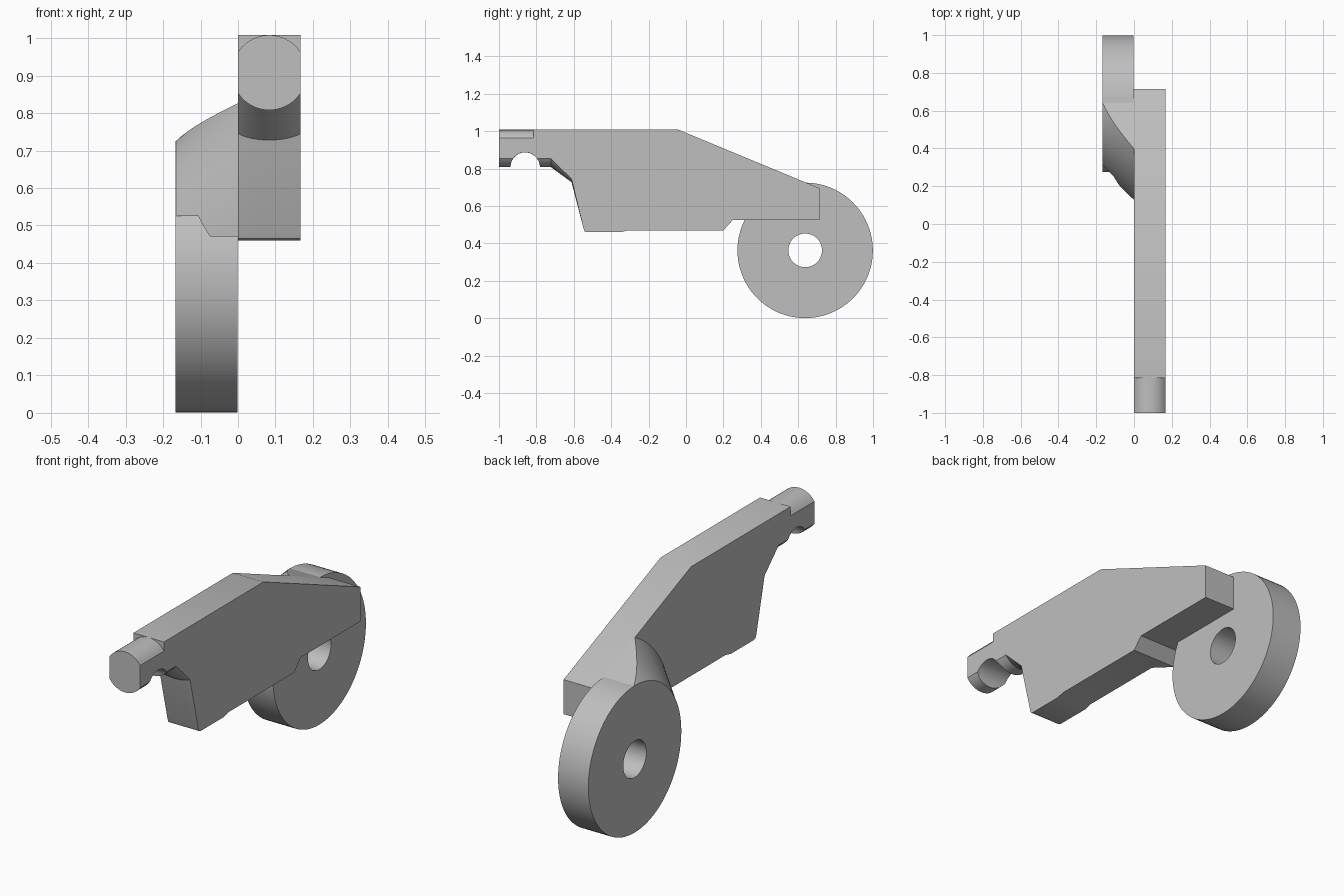
import bpy, bmesh, math

old = bpy.data.objects.get("Cube")
if old:
    bpy.data.objects.remove(old, do_unlink=True)

grey = bpy.data.materials.new("plain grey")
grey.use_nodes = True
grey.diffuse_color = (0.52, 0.52, 0.52, 1)
grey.node_tree.nodes["Principled BSDF"].inputs["Base Color"].default_value = grey.diffuse_color

WIDTH = 0.167          # thickness of arm and of wheel
TOP = 1.008
AXLE_Y, AXLE_Z, WHEEL_R = 0.637, 0.363, 0.362


def skin(name, rings, closed=False):
    """Join equal-length rings of points into a solid."""
    bm = bmesh.new()
    rows = [[bm.verts.new(p) for p in ring] for ring in rings]
    pairs = list(zip(rows, rows[1:])) + ([(rows[-1], rows[0])] if closed else [])
    for a, b in pairs:
        for i in range(len(a)):
            j = (i + 1) % len(a)
            bm.faces.new((a[i], a[j], b[j], b[i]))
    if not closed:
        bm.faces.new(rows[0])
        bm.faces.new(rows[-1])
    bmesh.ops.recalc_face_normals(bm, faces=bm.faces)
    mesh = bpy.data.meshes.new(name)
    bm.to_mesh(mesh)
    bm.free()
    ob = bpy.data.objects.new(name, mesh)
    bpy.context.collection.objects.link(ob)
    mesh.materials.append(grey)
    return ob


def smooth(ob):
    bpy.ops.object.select_all(action="DESELECT")
    ob.select_set(True)
    bpy.context.view_layer.objects.active = ob
    bpy.ops.object.shade_smooth_by_angle(angle=math.radians(25))


def circle(x, r, n=96):
    return [(x, AXLE_Y + r * math.cos(2 * math.pi * i / n),
             AXLE_Z + r * math.sin(2 * math.pi * i / n)) for i in range(n)]


# Arm: side profile whose nose is round across its width
tail = [(0.715, 0.695), (0.715, 0.525), (0.25, 0.525), (0.2, 0.47)]
belly = [(-0.31, 0.47), (-0.35, 0.46), (-0.53, 0.46), (-0.542, 0.465), (-0.548, 0.48)]


def arm_section(x):
    nose_r, mid = 0.1, TOP - 0.1
    half = math.sqrt(nose_r ** 2 - (x - WIDTH / 2) ** 2)
    low, high = mid - half, mid + half
    sag = nose_r - half
    notch_r = 0.079
    start = math.asin(sag / notch_r)
    pts = [(-0.815, TOP), (-0.04, TOP)] + tail + belly
    pts += [(-0.612, 0.728 + 0.38 * sag), (-0.722, low)]
    # half-round notch under the nose
    for i in range(17):
        a = start + (math.pi - 2 * start) * i / 16
        pts.append((-0.86 + notch_r * math.cos(a), mid - nose_r + notch_r * math.sin(a)))
    pts += [(-1, low), (-1, high), (-0.815, high)]
    return [(x, y, z) for y, z in pts]


arm = skin("arm", [arm_section(WIDTH * i / 16) for i in range(17)])
smooth(arm)

# Wheel: thick disc with a bore
wheel = skin("wheel", [circle(-WIDTH, WHEEL_R), circle(-0.002, WHEEL_R),
                       circle(-0.002, 0.09), circle(-WIDTH, 0.09)], closed=True)
smooth(wheel)

# Web: cone flaring from the wheel to the arm, trimmed to the arm's side profile
web = skin("web", [circle(-WIDTH + 0.001, WHEEL_R), circle(0.001, 0.522)])
trim_profile = [(-0.04, TOP)] + tail + [(-0.04, 0.47)]
trim = skin("web_trim", [[(x, y, z) for y, z in trim_profile] for x in (-0.3, 0.3)])
trim.hide_render = True
mod = web.modifiers.new("trim", "BOOLEAN")
mod.operation = "INTERSECT"
mod.solver = "EXACT"
mod.object = trim
bpy.context.view_layer.objects.active = web
bpy.ops.object.modifier_apply(modifier=mod.name)
bpy.data.objects.remove(trim, do_unlink=True)
smooth(web)
